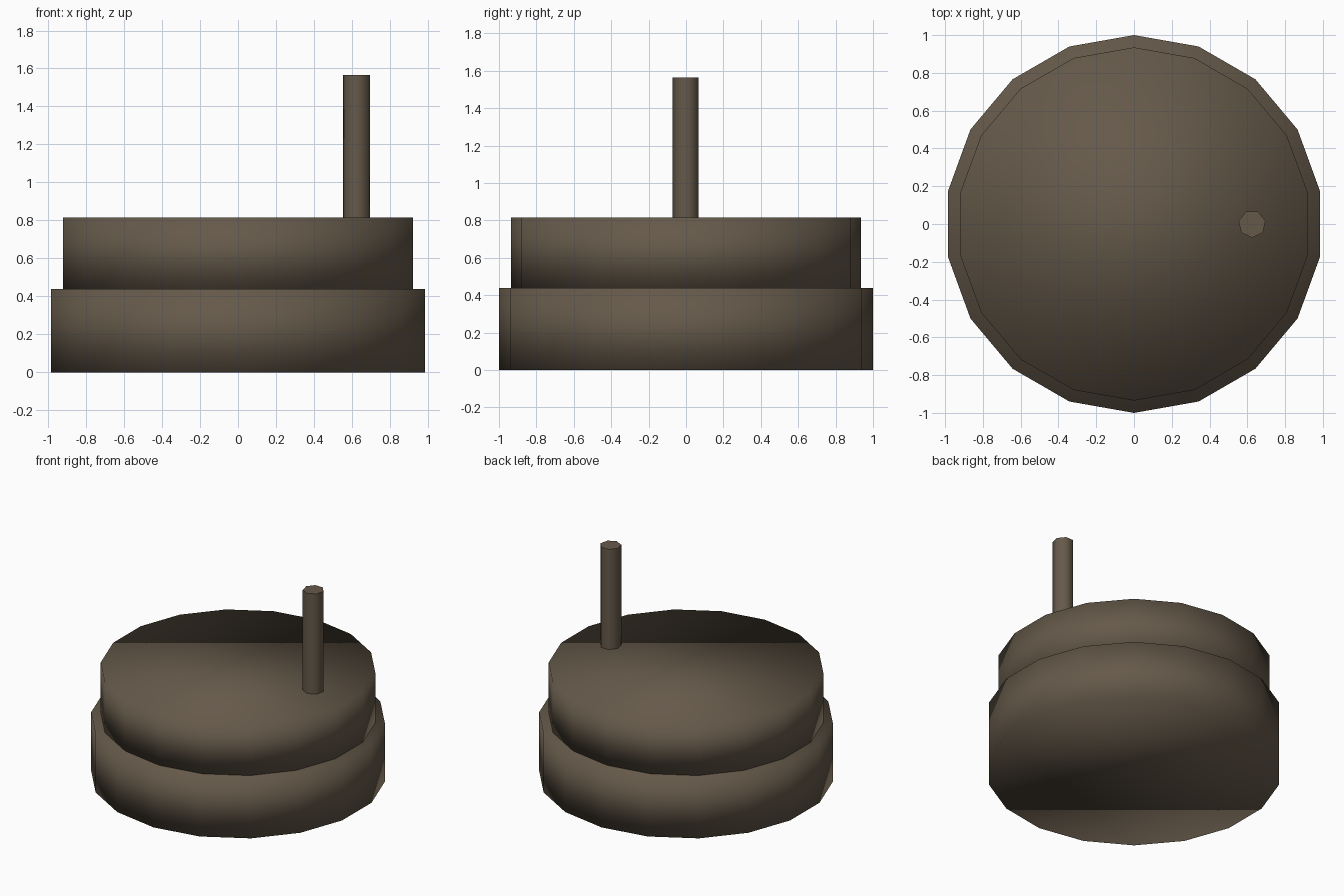
import bpy, math

cube = bpy.data.objects.get("Cube")
if cube:
    bpy.data.objects.remove(cube, do_unlink=True)

# Single dull brown colour
COLOR = (0.13, 0.10, 0.068, 1)
brown = bpy.data.materials.new("dull_brown")
brown.use_nodes = True
brown.diffuse_color = COLOR
bsdf = brown.node_tree.nodes["Principled BSDF"]
bsdf.inputs["Base Color"].default_value = COLOR


def drum(name, sides, radius, bottom, top, x=0, turn=0):
    bpy.ops.mesh.primitive_cylinder_add(
        vertices=sides, radius=radius, depth=top - bottom,
        location=(x, 0, (bottom + top) / 2), rotation=(0, 0, turn))
    part = bpy.context.object
    part.name = name
    part.data.materials.append(brown)
    return part


# Two stacked millstones, softly shaded over their rims
for stone in (("lower_stone", 18, 1.0, 0, 0.44),
              ("upper_stone", 18, 0.935, 0.44, 0.815)):
    drum(*stone)
    bpy.ops.object.shade_smooth()

# Upright turning handle with a flat end
drum("handle", 7, 0.073, 0.75, 1.565, x=0.625, turn=math.pi)
bpy.ops.object.shade_smooth_by_angle(angle=math.radians(60))
